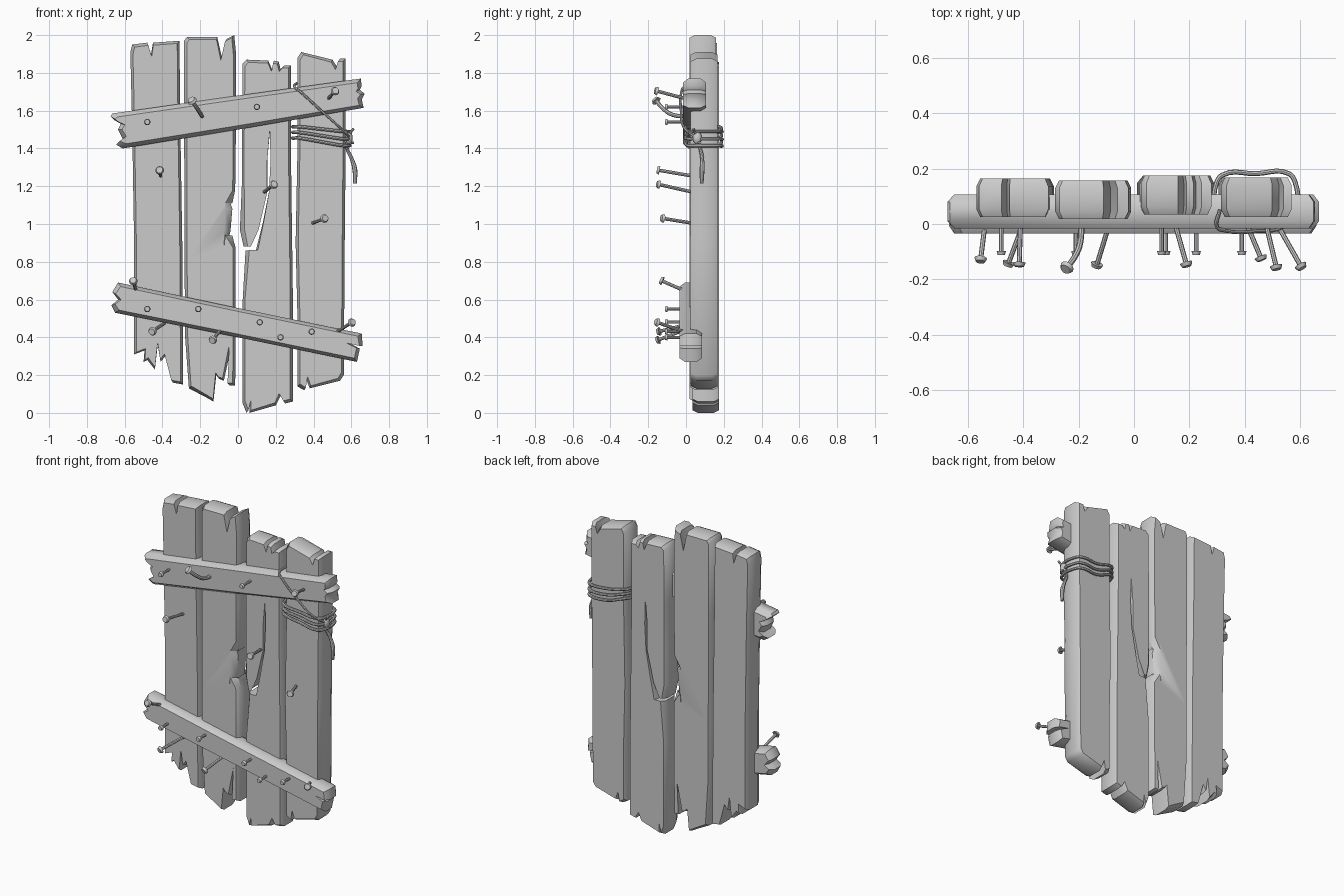
import bpy, bmesh, math
from mathutils import Vector, Matrix

if "Cube" in bpy.data.objects:
    bpy.data.objects.remove(bpy.data.objects["Cube"])


def finish(obj, angle=40):
    bpy.ops.object.select_all(action='DESELECT')
    obj.select_set(True)
    bpy.context.view_layer.objects.active = obj
    bpy.ops.object.shade_smooth_by_angle(angle=math.radians(angle))
    return obj


def board(name, pts, y0, y1, tilt=0, inset=0.014, depth=0.028, wear=None):
    """Ragged outline in x/z, extruded through y with chamfered faces.
    wear = (z low, z high, scale): splintered band with a wider chamfer."""
    rot = Matrix.Rotation(tilt, 2)
    loc = [rot.inverted() @ Vector(p) for p in pts]
    lo = Vector((min(p.x for p in loc), min(p.y for p in loc)))
    hi = Vector((max(p.x for p in loc), max(p.y for p in loc)))
    mid, half = (lo + hi) / 2, (hi - lo) / 2
    small = []
    for p, q in zip(pts, loc):
        d = q - mid
        s = 1 - inset / half.x
        if wear and wear[0] <= p[1] <= wear[1]:
            s = wear[2]
        small.append(rot @ (mid + Vector((d.x * s, d.y * (1 - inset / half.y)))))
    full = [Vector(p) for p in pts]
    bm = bmesh.new()
    layers = []
    for ring, y in ((small, y0), (full, y0 + depth), (full, y1 - depth), (small, y1)):
        layers.append([bm.verts.new((p.x, y, p.y)) for p in ring])
    n = len(pts)
    for a, b in zip(layers, layers[1:]):
        for i in range(n):
            j = (i + 1) % n
            bm.faces.new((a[i], a[j], b[j], b[i]))
    caps = [bm.faces.new(layers[0]), bm.faces.new(layers[-1][::-1])]
    bmesh.ops.recalc_face_normals(bm, faces=bm.faces)
    bmesh.ops.triangulate(bm, faces=caps)
    me = bpy.data.meshes.new(name)
    bm.to_mesh(me)
    bm.free()
    obj = bpy.data.objects.new(name, me)
    bpy.context.collection.objects.link(obj)
    return finish(obj)


def tube(name, pts, r, closed=False, smooth=True, radii=None):
    cu = bpy.data.curves.new(name, 'CURVE')
    cu.dimensions = '3D'
    cu.bevel_depth, cu.bevel_resolution, cu.resolution_u = r, 2, 5
    cu.use_fill_caps = True
    sp = cu.splines.new('BEZIER')
    sp.bezier_points.add(len(pts) - 1)
    for i, (b, p) in enumerate(zip(sp.bezier_points, pts)):
        b.co = p
        b.radius = radii[i] if radii else 1
        b.handle_left_type = b.handle_right_type = 'AUTO' if smooth else 'VECTOR'
    sp.use_cyclic_u = closed
    obj = bpy.data.objects.new(name, cu)
    bpy.context.collection.objects.link(obj)
    bpy.ops.object.select_all(action='DESELECT')
    obj.select_set(True)
    bpy.context.view_layer.objects.active = obj
    bpy.ops.object.convert(target='MESH')
    return finish(bpy.context.view_layer.objects.active)


def nail(name, pts, head=0.023, r=0.009):
    tube(name + "_shaft", pts, r)
    end = Vector(pts[-1])
    d = (end - Vector(pts[-2])).normalized()
    bpy.ops.mesh.primitive_cone_add(vertices=12, radius1=head, radius2=head * 0.75, depth=0.014,
                                    location=end, rotation=d.to_track_quat('Z', 'Y').to_euler())
    bpy.context.object.name = name + "_head"
    finish(bpy.context.object)


# Four upright planks
board("plank_1", [(-.57, 1.91), (-.56, 1.95), (-.48, 1.96), (-.46, 1.9), (-.45, 1.96), (-.31, 1.97),
                  (-.305, 1.5), (-.295, .9), (-.29, .15), (-.345, .16), (-.385, .3), (-.41, .27),
                  (-.425, .36), (-.44, .23), (-.48, .28), (-.5, .27), (-.495, .33), (-.55, .31),
                  (-.55, .9), (-.56, 1.5)], .025, .165)
board("plank_2", [(-.285, 1.97), (-.27, 1.99), (-.11, 1.99), (-.085, 1.88), (-.06, 1.98), (-.02, 2.0),
                  (-.01, 1.9), (-.012, 1.4), (-.015, 1.18), (-.03, 1.11), (-.055, 1.16), (-.03, 1.08),
                  (-.04, .96), (-.065, .88), (-.03, .94), (-.012, .87), (-.012, .4), (-.015, .145),
                  (-.045, .145), (-.035, .35), (-.075, .17), (-.1, .18), (-.115, .2), (-.13, .06),
                  (-.165, .08), (-.26, .13), (-.28, .4), (-.283, .8), (-.285, 1.5)],
      .018, .158, wear=(.93, 1.12, .68))
board("plank_3", [(.025, 1.85), (.045, 1.87), (.16, 1.865), (.18, 1.82), (.19, 1.865), (.215, 1.86),
                  (.225, 1.82), (.245, 1.84), (.28, 1.84), (.28, 1.7), (.28, 1.4), (.29, .65), (.29, .06),
                  (.25, .05), (.225, .09), (.2, .04), (.06, 0), (.06, .055), (.045, 0), (.025, .05),
                  (.025, .6), (.04, .86), (.095, .86), (.13, 1.0), (.165, 1.17), (.175, 1.34), (.17, 1.5),
                  (.155, 1.34), (.155, 1.17), (.1, .97), (.05, .88), (.03, .88), (.01, .97), (.02, 1.2),
                  (.02, 1.5)], .035, .175, wear=(.85, 1.0, .82))
board("plank_4", [(.315, 1.88), (.335, 1.91), (.5, 1.87), (.525, 1.83), (.54, 1.875), (.57, 1.875),
                  (.57, 1.78), (.57, 1.4), (.565, .9), (.56, .2), (.54, .17), (.38, .13), (.36, .18),
                  (.35, .12), (.315, .14), (.315, .5), (.305, .9), (.315, 1.4)], .025, .168)

# Two slanted cross braces
board("upper_brace", [(-.675, 1.57), (-.665, 1.585), (0, 1.68), (.65, 1.77), (.655, 1.73), (.645, 1.71),
                      (.67, 1.69), (.655, 1.66), (.665, 1.615), (0, 1.5), (-.61, 1.4), (-.645, 1.42),
                      (-.61, 1.45), (-.635, 1.5), (-.62, 1.53), (-.655, 1.55)],
      -.017, .107, tilt=.15, inset=.022)
board("lower_brace", [(-.635, .69), (0, .555), (.655, .42), (.66, .355), (.59, .37), (.645, .34),
                      (.63, .27), (0, .4), (-.65, .53), (-.67, .57), (-.635, .6), (-.665, .64)],
      -.034, .085, tilt=-.205, inset=.018)

# Straight nails
for i, (x, z) in enumerate([(-.48, 1.54), (.1, 1.62), (-.48, .55), (-.21, .55), (.115, .48),
                            (.225, .4), (.39, .43)]):
    nail(f"straight_nail_{i + 1}", [(x, .03, z), (x, -.105, z)], head=.017, r=.008)

# Leaning nails: base x, z, then head x, y, z
for i, (bx, bz, hx, hy, hz) in enumerate([(-.41, 1.255, -.415, -.147, 1.285), (.14, 1.17, .19, -.147, 1.21),
                                          (.395, 1.005, .46, -.125, 1.03), (.47, 1.655, .515, -.158, 1.705),
                                          (-.535, .63, -.555, -.13, .7), (-.39, .475, -.455, -.145, .43),
                                          (-.08, .455, -.135, -.15, .385), (.5, .415, .605, -.155, .48)]):
    nail(f"leaning_nail_{i + 1}", [(bx, .03, bz), (hx, hy, hz)])

# Bent nail on the upper brace
nail("bent_nail", [(-.19, .02, 1.57), (-.195, -.07, 1.578), (-.215, -.12, 1.61), (-.245, -.16, 1.655)],
     head=.026, r=.011)

# Rope wound three times round the right plank
for i, (zl, zr) in enumerate([(1.515, 1.49), (1.485, 1.45), (1.455, 1.415)]):
    tube(f"rope_loop_{i + 1}", [(.32, .012, zl), (.44, .004, (zl + zr) / 2), (.56, .012, zr),
                                (.583, .04, zr), (.583, .15, zr), (.56, .182, zr), (.44, .182, zr),
                                (.32, .177, zl), (.299, .15, zl), (.299, .04, zl)], .009, closed=True)

# Rope strand across the brace, knot, loose ends and tail
tube("rope_strand", [(.31, .05, 1.745), (.3, -.01, 1.725), (.33, -.024, 1.7), (.44, -.026, 1.6),
                     (.54, -.01, 1.51), (.59, .045, 1.46)], .007)
bpy.ops.mesh.primitive_uv_sphere_add(segments=12, ring_count=8, radius=.024, location=(.588, .06, 1.455))
bpy.context.object.name = "rope_knot"
bpy.context.object.scale = (.8, 1, 1.4)
finish(bpy.context.object)
tube("rope_end_upper", [(.585, .06, 1.46), (.6, .045, 1.49), (.612, .04, 1.505)], .007)
tube("rope_end_lower", [(.585, .06, 1.45), (.602, .07, 1.43), (.612, .075, 1.43)], .007)
tube("rope_tail", [(.58, .06, 1.45), (.578, .075, 1.4), (.6, .085, 1.35), (.618, .085, 1.29),
                   (.619, .083, 1.215)], .011, radii=[.7, .8, .9, 1.2, .9])
